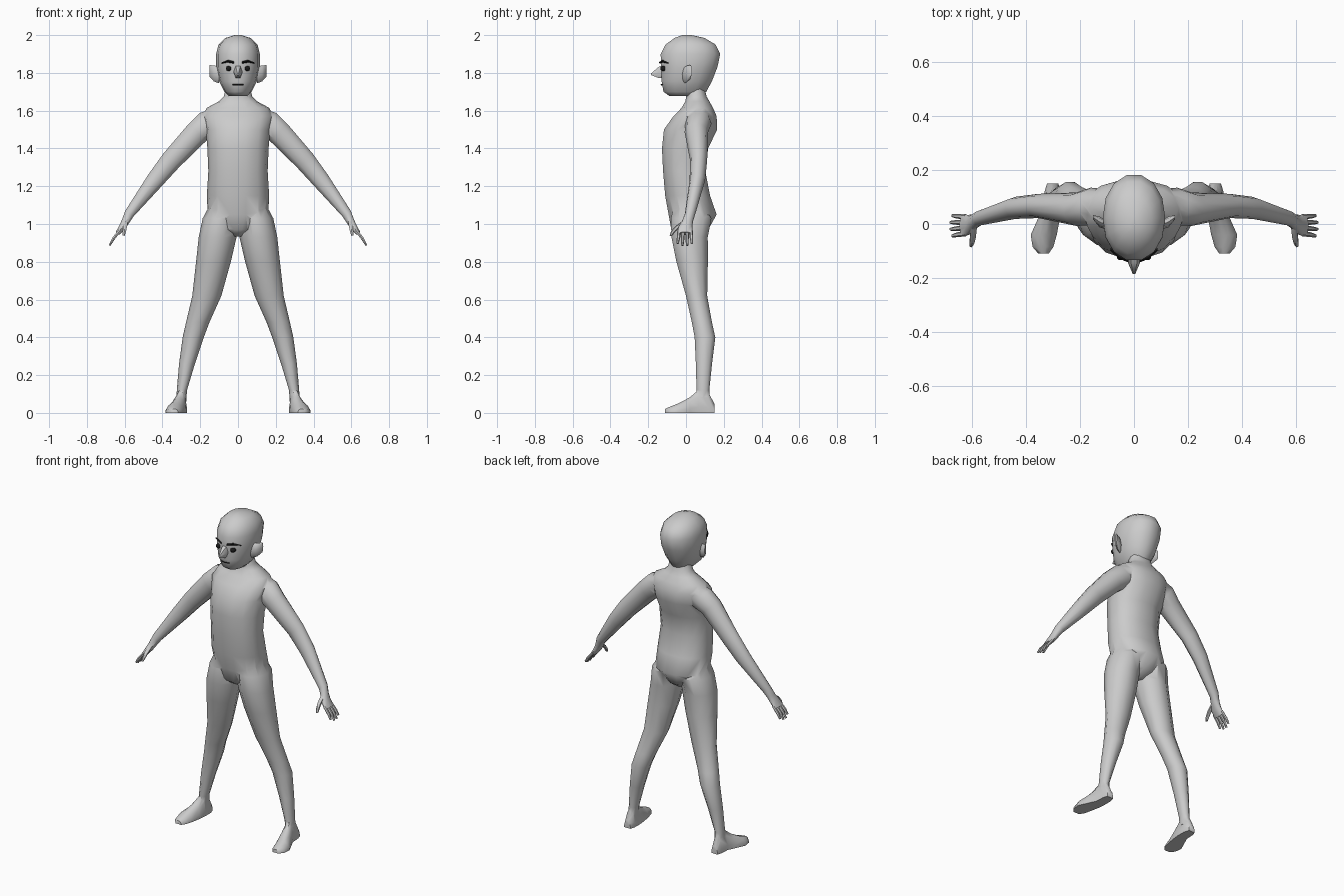
import bpy, bmesh, math
from mathutils import Vector as V


def loft(name, rings, n=10, power=1.0, floor=False, side=1, mat=None):
    """Skin closed rings given as (centre, half axis u, half axis v)."""
    bm = bmesh.new()
    loops = []
    for c, u, v in rings:
        loop = []
        for i in range(n):
            a = 2 * math.pi * (i + 0.5 * floor) / n
            ca, sa = math.cos(a), math.sin(a)
            ca = math.copysign(abs(ca) ** power, ca)
            sa = math.copysign(abs(sa) ** power, sa)
            p = V(c) + V(u) * ca + V(v) * sa
            if floor:
                p.z = max(p.z, 0)
            p.x *= side
            loop.append(bm.verts.new(p))
        loops.append(loop)
    for a, b in zip(loops, loops[1:]):
        for i in range(n):
            j = (i + 1) % n
            bm.faces.new((a[i], a[j], b[j], b[i]))
    bm.faces.new(loops[0])
    bm.faces.new(loops[-1])
    bmesh.ops.recalc_face_normals(bm, faces=bm.faces)
    me = bpy.data.meshes.new(name)
    bm.to_mesh(me)
    bm.free()
    ob = bpy.data.objects.new(name, me)
    bpy.context.collection.objects.link(ob)
    if mat:
        me.materials.append(mat)
    smooth(ob)
    return ob


def smooth(ob, angle=55):
    for p in ob.data.polygons:
        p.use_smooth = True
    ob.data.set_sharp_from_angle(angle=math.radians(angle))


def level(rows):
    """Horizontal rings from rows of z, centre x, half width, front y, back y."""
    return [((cx, (f + b) / 2, z), (rx, 0, 0), (0, (b - f) / 2, 0)) for z, cx, rx, f, b in rows]


def tube(rows):
    """Rings across a path in x-z from rows of x, y, z, in-plane radius, y radius."""
    out = []
    for i, (x, y, z, r, ry) in enumerate(rows):
        a, b = rows[max(i - 1, 0)], rows[min(i + 1, len(rows) - 1)]
        d = V((b[0] - a[0], 0, b[2] - a[2])).normalized()
        out.append(((x, y, z), (0, ry, 0), (-d.z * r, 0, d.x * r)))
    return out


black = bpy.data.materials.new("black")
black.diffuse_color = (0.01, 0.01, 0.01, 1)

# Torso and neck
body = loft("body", level([
    (.935, 0, .025, -.03, .07), (.97, 0, .08, -.08, .12), (1.05, 0, .16, -.095, .165),
    (1.15, 0, .165, -.113, .13), (1.28, 0, .157, -.124, .105), (1.40, 0, .162, -.13, .12),
    (1.50, 0, .17, -.12, .168), (1.57, 0, .19, -.07, .165), (1.615, 0, .165, -.025, .145),
    (1.65, 0, .10, -.005, .125), (1.675, 0, .075, 0, .11), (1.72, 0, .065, 0, .10)]),
    n=14, power=.9)

# Limbs, built for both sides
limbs = []
for s in (1, -1):
    limbs.append(loft("leg", level([
        (1.09, .085, .07, -.07, .10), (1.03, .095, .092, -.085, .14), (.93, .108, .100, -.082, .12),
        (.80, .130, .092, -.055, .12), (.62, .165, .077, -.003, .115), (.48, .213, .062, .028, .14),
        (.40, .237, .056, .043, .158), (.26, .270, .042, .05, .14), (.12, .297, .027, .054, .125),
        (.06, .300, .026, .055, .13)]), side=s))
    # Foot, heel to toe: y, centre x, half width, height
    limbs.append(loft("foot", [((x, y, 0), (r, 0, 0), (0, 0, h)) for y, x, r, h in [
        (.15, .302, .022, .05), (.12, .302, .031, .11), (.065, .303, .033, .125),
        (.02, .316, .042, .085), (-.04, .335, .050, .052), (-.085, .338, .040, .034),
        (-.11, .336, .020, .022)]], n=12, floor=True, side=s))
    limbs.append(loft("arm", tube([
        (.11, .07, 1.56, .06, .06), (.16, .065, 1.53, .075, .07), (.215, .055, 1.485, .068, .062),
        (.355, .067, 1.335, .058, .045), (.44, .06, 1.23, .049, .041), (.575, .022, 1.055, .028, .028),
        (.595, .008, 1.015, .022, .029), (.612, -.003, .985, .019, .037),
        (.637, -.006, .95, .013, .041)]), side=s))
    for i in range(4):
        y0, y1 = .027 - .021 * i, .031 - .025 * i
        tip = .012 if i in (0, 3) else 0
        limbs.append(loft("finger", tube([
            (.625, y0, .965, .009, .010), (.658, (y0 + y1) / 2, .925, .009, .009),
            (.680 - tip / 2, y1, .886 + tip, .006, .006)]), n=6, side=s))
    limbs.append(loft("thumb", tube([
        (.595, -.005, 1.015, .014, .016), (.598, -.045, .985, .012, .015),
        (.602, -.068, .96, .010, .012), (.605, -.08, .938, .006, .007)]), n=6, side=s))

# Fuse the limbs into one skin
for part in limbs:
    m = body.modifiers.new("join", 'BOOLEAN')
    m.operation, m.solver, m.object = 'UNION', 'EXACT', part
bpy.context.view_layer.update()
fused = bpy.data.meshes.new_from_object(body.evaluated_get(bpy.context.evaluated_depsgraph_get()))
body.modifiers.clear()
body.data = fused
smooth(body)
for part in limbs:
    bpy.data.objects.remove(part)

# Head
loft("head", level([
    (1.678, 0, .05, -.09, .085), (1.70, 0, .072, -.122, .11), (1.755, 0, .10, -.132, .14),
    (1.83, 0, .116, -.135, .170), (1.90, 0, .116, -.138, .185), (1.95, 0, .103, -.112, .160),
    (1.985, 0, .066, -.062, .10), (2.0, 0, .018, -.02, .03)]), n=14, power=.95)

# Nose, base to tip
loft("nose", [((0, -.11, 1.81), (.026, 0, 0), (0, 0, .042)),
              ((0, -.145, 1.802), (.022, 0, 0), (0, 0, .034)),
              ((0, -.185, 1.793), (.005, 0, 0), (0, 0, .005))], n=6)
loft("mouth", [((x, y, 1.737), (0, .003, 0), (0, 0, .003))
               for x, y in [(-.028, -.125), (0, -.132), (.028, -.125)]], n=4, mat=black)

for s in (1, -1):
    loft("ear", [((.10, -.005, 1.79), (0, .016, 0), (0, 0, .045)),
                 ((.128, .008, 1.797), (0, .020, 0), (0, 0, .042)),
                 ((.152, .025, 1.812), (0, .008, 0), (0, 0, .030))], n=8, side=s)
    loft("eye", [((.05, y, 1.823), (r, 0, 0), (0, 0, r))
                 for y, r in [(-.11, .014), (-.127, .014), (-.134, .007)]], n=10, side=s, mat=black)
    loft("eyebrow", [((x, y, z), (0, .006, 0), (0, 0, h)) for x, y, z, h in [
        (.02, -.137, 1.855, .006), (.055, -.123, 1.862, .007), (.088, -.093, 1.852, .003)]],
        n=4, side=s, mat=black)
